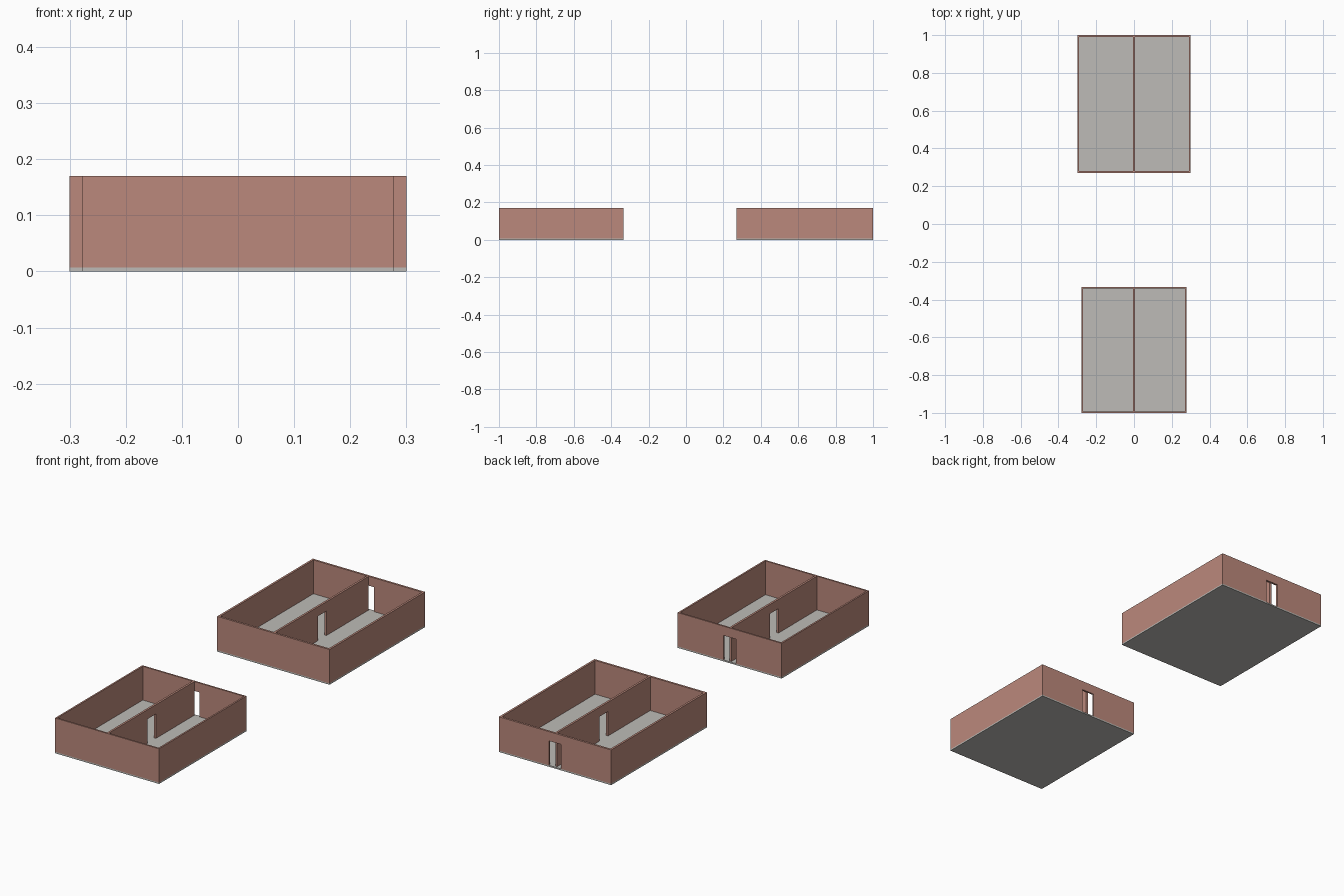
import bpy

if "Cube" in bpy.data.objects:
    bpy.data.objects.remove(bpy.data.objects["Cube"])

SLAB, TOP, DOOR_TOP, DOOR_HALF = 0.007, 0.17, 0.125, 0.033


def material(name, rgb):
    m = bpy.data.materials.new(name)
    m.diffuse_color = (*rgb, 1)
    m.use_nodes = True
    m.node_tree.nodes["Principled BSDF"].inputs["Base Color"].default_value = m.diffuse_color
    return m


BRICK = material("brick_brown", (0.50, 0.25, 0.20))
CONCRETE = material("concrete_grey", (0.51, 0.50, 0.475))


def box(name, lo, hi, mat):
    bpy.ops.mesh.primitive_cube_add(size=1)
    o = bpy.context.object
    o.name = name
    for v in o.data.vertices:
        v.co = [l + (c + 0.5) * (h - l) for c, l, h in zip(v.co, lo, hi)]
    o.data.materials.append(mat)
    return o


def cut(target, lo, hi):
    cutter = box("cutter", lo, hi, BRICK)
    cutter.hide_render = True
    bpy.context.view_layer.objects.active = target
    mod = target.modifiers.new("cut", 'BOOLEAN')
    mod.operation, mod.solver, mod.object = 'DIFFERENCE', 'EXACT', cutter
    bpy.ops.object.modifier_apply(modifier=mod.name)
    bpy.data.objects.remove(cutter)


def building(name, half, y0, y1, t):
    # floor slab under the full footprint
    box(name + "_floor", (-half, y0, 0), (half, y1, SLAB), CONCRETE)
    walls = box(name + "_walls", (-half, y0, SLAB), (half, y1, TOP), BRICK)
    # two long rooms leave the outer walls and the partition
    p = 0.005
    for a, b in ((-half + t, -p), (p, half - t)):
        cut(walls, (a, y0 + t, -0.1), (b, y1 - t, 0.3))
    # doorway in the middle of the partition
    mid = (y0 + y1) / 2
    cut(walls, (-0.05, mid - DOOR_HALF, -0.1), (0.05, mid + DOOR_HALF, DOOR_TOP))
    # doorway in the back wall, at the end of the partition
    cut(walls, (-DOOR_HALF, y1 - t, -0.1), (DOOR_HALF, y1 + 0.1, DOOR_TOP))


building("large_building", 0.30, 0.27, 1.0, 0.010)
building("small_building", 0.278, -1.0, -0.333, 0.008)
